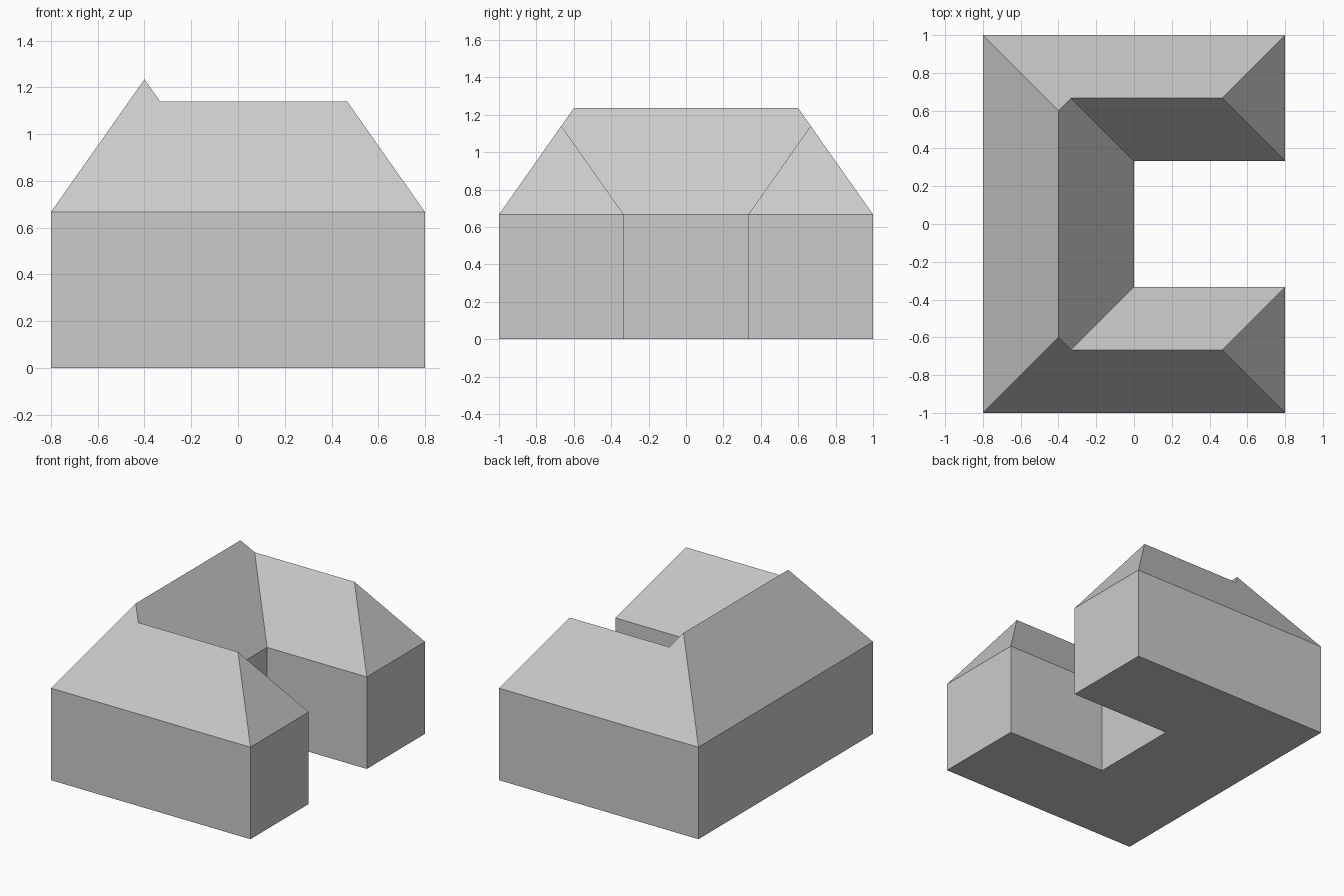
import bpy
import bmesh

cube = bpy.data.objects.get("Cube")
if cube:
    bpy.data.objects.remove(cube, do_unlink=True)

EAVES = 0.667    # wall height
PITCH = 1.42     # roof rise per unit of distance from the eaves
WING = 1 / 3     # half width of each wing
MAIN = 0.4       # half width of the main block

grey = bpy.data.materials.new("light_grey")
grey.use_nodes = True
grey.diffuse_color = (0.6, 0.6, 0.6, 1)
grey.node_tree.nodes["Principled BSDF"].inputs["Base Color"].default_value = (0.6, 0.6, 0.6, 1)


def make_object(name, bm):
    mesh = bpy.data.meshes.new(name)
    bm.to_mesh(mesh)
    bm.free()
    mesh.materials.append(grey)
    obj = bpy.data.objects.new(name, mesh)
    bpy.context.collection.objects.link(obj)
    return obj


# U-shaped plan, open towards +x, counter-clockwise
near = [(-0.8, -1), (0.8, -1), (0.8, -WING), (0, -WING)]
plan = near + [(x, -y) for x, y in reversed(near)]

# Walls and floor: one closed shell, open under the roof
bm = bmesh.new()
low = [bm.verts.new((x, y, 0)) for x, y in plan]
high = [bm.verts.new((x, y, EAVES)) for x, y in plan]
bm.faces.new(low[::-1])
for i in range(len(plan)):
    j = (i + 1) % len(plan)
    bm.faces.new((low[i], low[j], high[j], high[i]))
make_object("walls", bm)

# Hipped roof: one slope per eaves edge, closed by the ridge points above it
bm = bmesh.new()
eaves = [bm.verts.new((x, y, EAVES)) for x, y in plan]
ridge = {}
for side, sign in (("front", -1), ("back", 1)):
    wing_z = EAVES + PITCH * WING
    ridge[side + "_main"] = bm.verts.new((MAIN - 0.8, sign * (1 - MAIN), EAVES + PITCH * MAIN))
    ridge[side + "_inner"] = bm.verts.new((-WING, sign * (1 - WING), wing_z))
    ridge[side + "_outer"] = bm.verts.new((0.8 - WING, sign * (1 - WING), wing_z))

slopes = [
    ("front_outer", "front_inner", "front_main"),
    ("front_outer",),
    ("front_inner", "front_outer"),
    ("back_inner", "back_main", "front_main", "front_inner"),
    ("back_outer", "back_inner"),
    ("back_outer",),
    ("back_main", "back_inner", "back_outer"),
    ("front_main", "back_main"),
]
for i, tops in enumerate(slopes):
    j = (i + 1) % len(plan)
    bm.faces.new([eaves[i], eaves[j]] + [ridge[t] for t in tops])
make_object("hipped_roof", bm)
